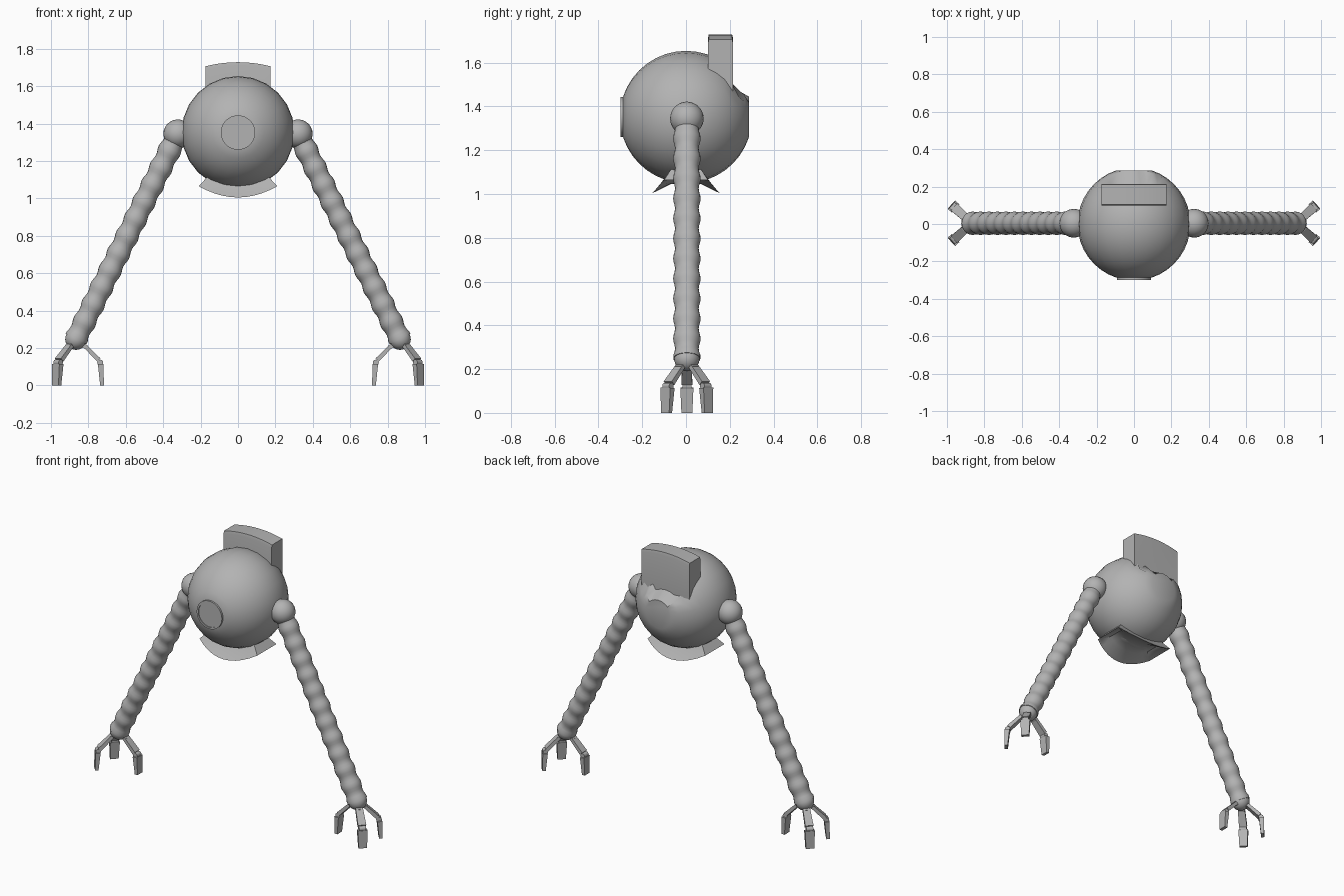
import bpy, bmesh, math
from mathutils import Vector

if "Cube" in bpy.data.objects:
    bpy.data.objects.remove(bpy.data.objects["Cube"])

grey = bpy.data.materials.new("plain_grey")
grey.diffuse_color = (0.45, 0.45, 0.45, 1)
grey.use_nodes = True
grey.node_tree.nodes["Principled BSDF"].inputs["Base Color"].default_value = grey.diffuse_color
CY = 0.004          # depth of the arm plane
BODY = Vector((0, 0, 1.352))
R = 0.302


def finish(bm, name, angle=35):
    bmesh.ops.remove_doubles(bm, verts=bm.verts, dist=1e-5)
    bmesh.ops.recalc_face_normals(bm, faces=bm.faces)
    me = bpy.data.meshes.new(name)
    bm.to_mesh(me)
    bm.free()
    ob = bpy.data.objects.new(name, me)
    bpy.context.collection.objects.link(ob)
    me.materials.append(grey)
    bpy.ops.object.select_all(action='DESELECT')
    ob.select_set(True)
    bpy.context.view_layer.objects.active = ob
    bpy.ops.object.shade_smooth_by_angle(angle=math.radians(angle))
    return ob


def loft(bm, rings, caps=True):
    """Skin a list of equally long closed rings of points."""
    vs = [[bm.verts.new(p) for p in ring] for ring in rings]
    n = len(vs[0])
    for a, b in zip(vs, vs[1:]):
        for i in range(n):
            j = (i + 1) % n
            bm.faces.new((a[i], a[j], b[j], b[i]))
    if caps:
        bm.faces.new(vs[0])
        bm.faces.new(vs[-1])


def lathe(bm, profile, origin, axis, seg):
    """Revolve (radius, height) points about an axis."""
    q = Vector((0, 0, 1)).rotation_difference(Vector(axis).normalized())
    loft(bm, [[Vector(origin) + q @ Vector((r * math.cos(math.tau * i / seg),
                                            r * math.sin(math.tau * i / seg), h))
               for i in range(seg)] for r, h in profile])


def ball_profile(r, start, stop, step):
    return [(r * math.sin(math.radians(a)), -r * math.cos(math.radians(a)))
            for a in range(start, stop + 1, step)]


def beam(bm, p0, p1, side, w0, w1, t0, t1):
    """Tapered bar from p0 to p1, widths along side."""
    p0, p1 = Vector(p0), Vector(p1)
    n = (p1 - p0).cross(side).normalized()
    loft(bm, [[p + side * a * w / 2 + n * b * t / 2
               for a, b in ((-1, -1), (1, -1), (1, 1), (-1, 1))]
              for p, w, t in ((p0, w0, t0), (p1, w1, t1))])


# Round body with flat front and back, dented behind the fin
bm = bmesh.new()
lathe(bm, ball_profile(R, 18, 162, 9), BODY, (0, 1, 0), 24)
for v in bm.verts:
    if v.co.z > 1.46 and abs(v.co.x) < 0.165 and v.co.y > 0.21:
        v.co.y = 0.21
finish(bm, "body")

# Front porthole with a raised rim
bm = bmesh.new()
lathe(bm, [(0.092, -0.02), (0.092, 0.012), (0.08, 0.012), (0.08, 0.007)],
      (0, -0.287, BODY.z), (0, -1, 0), 32)
finish(bm, "porthole")

# Top fin with an arched upper edge
bm = bmesh.new()
N = 12
xs = [-0.175 + 0.35 * i / N for i in range(N + 1)]
sections = []
for x in xs:
    top = 1.728 - 0.022 * (x / 0.175) ** 2
    sections.append([(x, 0.1, 1.47), (x, 0.1, top - 0.018), (x, 0.104, top),
                     (x, 0.211, top), (x, 0.215, top - 0.018), (x, 0.215, 1.47)])
loft(bm, sections)
finish(bm, "top_fin")


# Flared skirt with a hollow underside
def skirt_ring(hx, hy, bow, z, rise):
    """Rounded rectangle, bowed outward at the middle and lifted at the sides."""
    k = 10
    ts = [-1 + 2 * i / k for i in range(k + 1)]
    front = [(hx * t, -hy - bow * (1 - t * t), z + rise * t * t) for t in ts]
    back = [(-x, -y, zz) for x, y, zz in front]
    return front + back


bm = bmesh.new()
loft(bm, [skirt_ring(0.13, 0.055, 0.01, 1.16, 0.02),
          skirt_ring(0.15, 0.06, 0.015, 1.10, 0.03),
          skirt_ring(0.175, 0.075, 0.025, 1.058, 0.045),
          skirt_ring(0.21, 0.1, 0.053, 1.005, 0.06),
          skirt_ring(0.195, 0.085, 0.05, 1.012, 0.055),
          skirt_ring(0.15, 0.05, 0.02, 1.045, 0.04),
          skirt_ring(0.1, 0.01, 0.005, 1.05, 0.02)])
finish(bm, "bottom_skirt")

for s, label in ((-1, "left"), (1, "right")):
    shoulder = Vector((s * 0.322, CY, 1.345))
    wrist = Vector((s * 0.866, CY, 0.248))
    axis = wrist - shoulder
    length = axis.length

    # Shoulder and wrist joints
    for part, pos, r in (("shoulder", shoulder, 0.077), ("wrist", wrist, 0.058)):
        bm = bmesh.new()
        lathe(bm, [(0, -r)] + ball_profile(r, 15, 165, 15) + [(0, r)], pos, axis, 24)
        finish(bm, f"{label}_{part}")

    # Ribbed arm tube
    bm = bmesh.new()
    steps = 72
    prof = [(0.0585 + 0.0045 * math.cos(math.tau * 12 * i / steps),
             length * i / steps) for i in range(steps - 1)]
    prof += [(0.062, length * (steps - 1) / steps), (0.062, length)]
    lathe(bm, prof, shoulder, axis, 20)
    finish(bm, f"{label}_arm")

    # Three claw fingers, one inward and two outward
    for k, deg in enumerate((180, 42, -42)):
        a = math.radians(deg)
        u = Vector((s * math.cos(a), math.sin(a), 0))
        side = Vector((-u.y, u.x, 0))

        def at(r, z):
            return Vector((wrist.x, wrist.y, 0)) + u * r + Vector((0, 0, z))

        bm = bmesh.new()
        beam(bm, at(0.025, 0.222), at(0.055, 0.205), side, 0.036, 0.036, 0.022, 0.022)
        beam(bm, at(0.045, 0.213), at(0.122, 0.136), side, 0.044, 0.05, 0.02, 0.024)
        lathe(bm, [(0.016, -0.021), (0.016, 0.021)], at(0.129, 0.122), side, 12)
        beam(bm, at(0.132, 0.114), at(0.139, 0), side, 0.06, 0.05, 0.03, 0.02)
        finish(bm, f"{label}_finger_{k + 1}")
